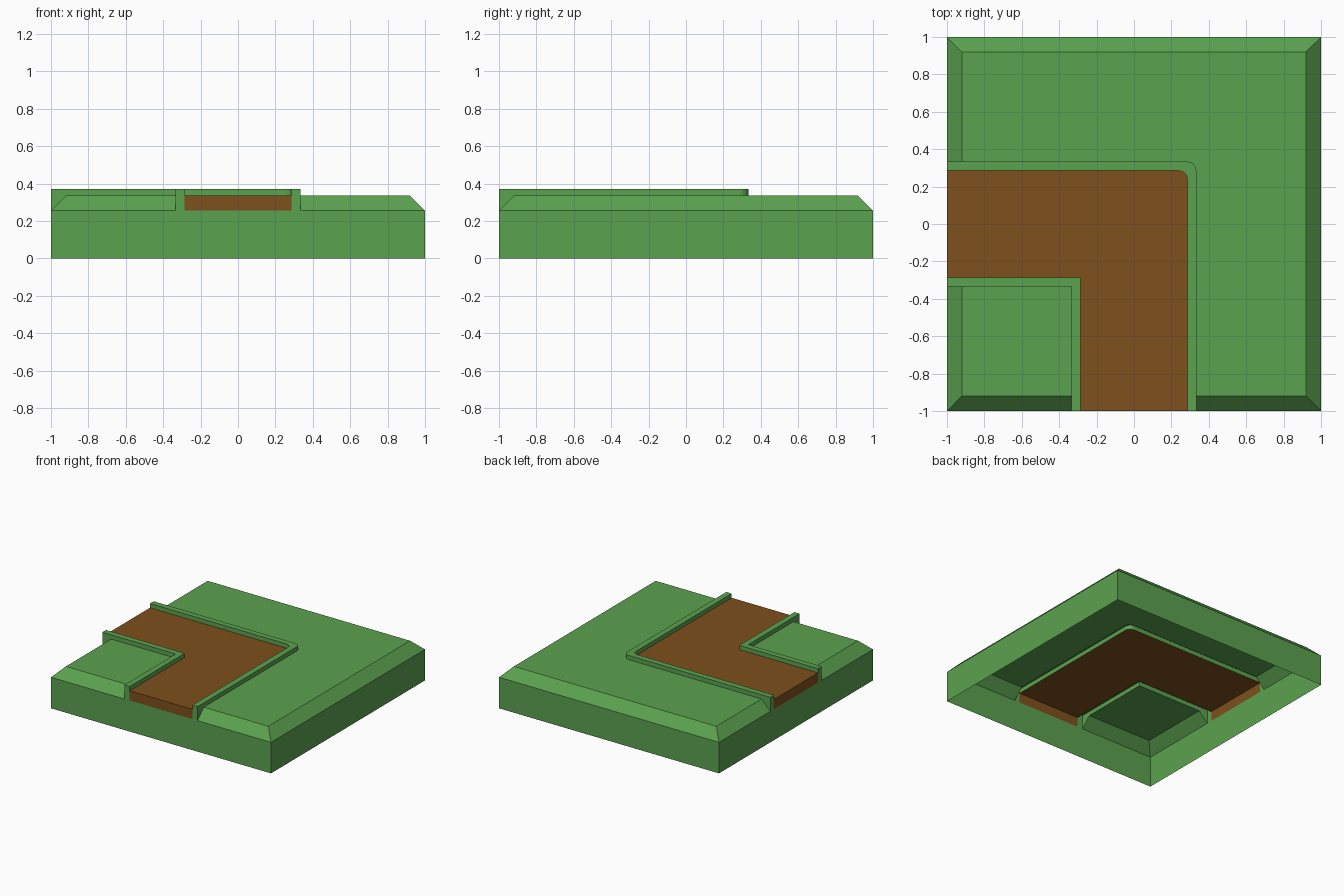
import bpy, bmesh, math
from mathutils import Vector

if "Cube" in bpy.data.objects:
    bpy.data.objects.remove(bpy.data.objects["Cube"])

BASE, TOP, CURB = 0.255, 0.335, 0.37   # wall top, grass/road level, curb top
EDGE, IN = 1.0, 0.92                   # outer edge and inner end of the bevel
ROAD, SIDE = 0.285, 0.333              # half widths: road, road plus curb
UP = Vector((0, 0, 1))


def material(name, rgb):
    m = bpy.data.materials.new(name)
    m.diffuse_color = (*rgb, 1)
    m.use_nodes = True
    m.node_tree.nodes["Principled BSDF"].inputs["Base Color"].default_value = m.diffuse_color
    return m


green = material("grass green", (0.105, 0.36, 0.08))
brown = material("dirt brown", (0.21, 0.08, 0.012))


def add(bm, pts, hint):
    """Add a face whose normal points along the hint."""
    f = bm.faces.new([bm.verts.new(p) for p in pts])
    f.normal_update()
    if f.normal.dot(Vector(hint)) < 0:
        f.normal_flip()


def finish(bm, name, mat):
    bmesh.ops.remove_doubles(bm, verts=bm.verts, dist=1e-5)
    me = bpy.data.meshes.new(name)
    bm.to_mesh(me)
    bm.free()
    me.materials.append(mat)
    bpy.context.collection.objects.link(bpy.data.objects.new(name, me))


def at(p, z):
    return (p[0], p[1], z)


def bend(c, r=0.0, segs=4):
    """Path from the left edge round the corner (c, c) to the front edge."""
    if r:
        arc = [(c - r + r * math.sin(a), c - r + r * math.cos(a))
               for a in (math.pi / 2 * i / segs for i in range(segs + 1))]
    else:
        arc = [(c, c)]
    return [(-EDGE, c), (-IN, c)] + arc + [(c, -IN), (c, -EDGE)]


def grass(name, path, corners):
    """Flat top bounded by the curb path, with bevels along the tile edge."""
    bm = bmesh.new()
    hi = [path[-2]] + [(x * IN, y * IN) for x, y in corners] + [path[1]]
    lo = [path[-1]] + corners + [path[0]]
    add(bm, [at(p, TOP) for p in path[1:-1] + hi[1:-1]], UP)
    for i in range(len(hi) - 1):
        add(bm, [at(lo[i], BASE), at(lo[i + 1], BASE),
                 at(hi[i + 1], TOP), at(hi[i], TOP)], UP)
    finish(bm, name, green)


def curb(name, inner, outer):
    """Raised strip between the road path and the grass path."""
    bm = bmesh.new()
    n = len(inner)
    low = [BASE] + [TOP] * (n - 2) + [BASE]
    for i in range(n - 1):
        j = i + 1
        out = Vector(at(outer[i], 0)) - Vector(at(inner[i], 0))
        add(bm, [at(inner[i], CURB), at(inner[j], CURB),
                 at(outer[j], CURB), at(outer[i], CURB)], UP)
        add(bm, [at(outer[i], low[i]), at(outer[j], low[j]),
                 at(outer[j], CURB), at(outer[i], CURB)], out)
        add(bm, [at(inner[i], TOP), at(inner[j], TOP),
                 at(inner[j], CURB), at(inner[i], CURB)], -out)
    for k, hint in ((0, (-1, 0, 0)), (-1, (0, -1, 0))):
        add(bm, [at(inner[k], BASE), at(outer[k], BASE), at(outer[k], CURB),
                 at(inner[k], CURB)], hint)
    finish(bm, name, green)


# Open-bottomed side walls
bm = bmesh.new()
ring = [(-1, -1), (1, -1), (1, 1), (-1, 1)]
for a, b in zip(ring, ring[1:] + ring[:1]):
    add(bm, [at(a, 0), at(b, 0), at(b, BASE), at(a, BASE)],
        (a[0] + b[0], a[1] + b[1], 0))
finish(bm, "side_walls", green)

# Grass on the outside and inside of the bend
far_in, far_out = bend(ROAD, 0.045), bend(SIDE, 0.045)
near_in, near_out = bend(-ROAD), bend(-SIDE)
grass("outer_grass", far_out, [(1, -1), (1, 1), (-1, 1)])
grass("inner_grass", near_out, [(-1, -1)])

# Curbs
curb("outer_curb", far_in, far_out)
curb("inner_curb", near_in, near_out)

# Dirt road sheet with its two end faces
bm = bmesh.new()
add(bm, [at(p, TOP) for p in far_in + near_in[::-1]], UP)
for k, hint in ((0, (-1, 0, 0)), (-1, (0, -1, 0))):
    add(bm, [at(near_in[k], BASE), at(far_in[k], BASE),
             at(far_in[k], TOP), at(near_in[k], TOP)], hint)
finish(bm, "dirt_road", brown)
